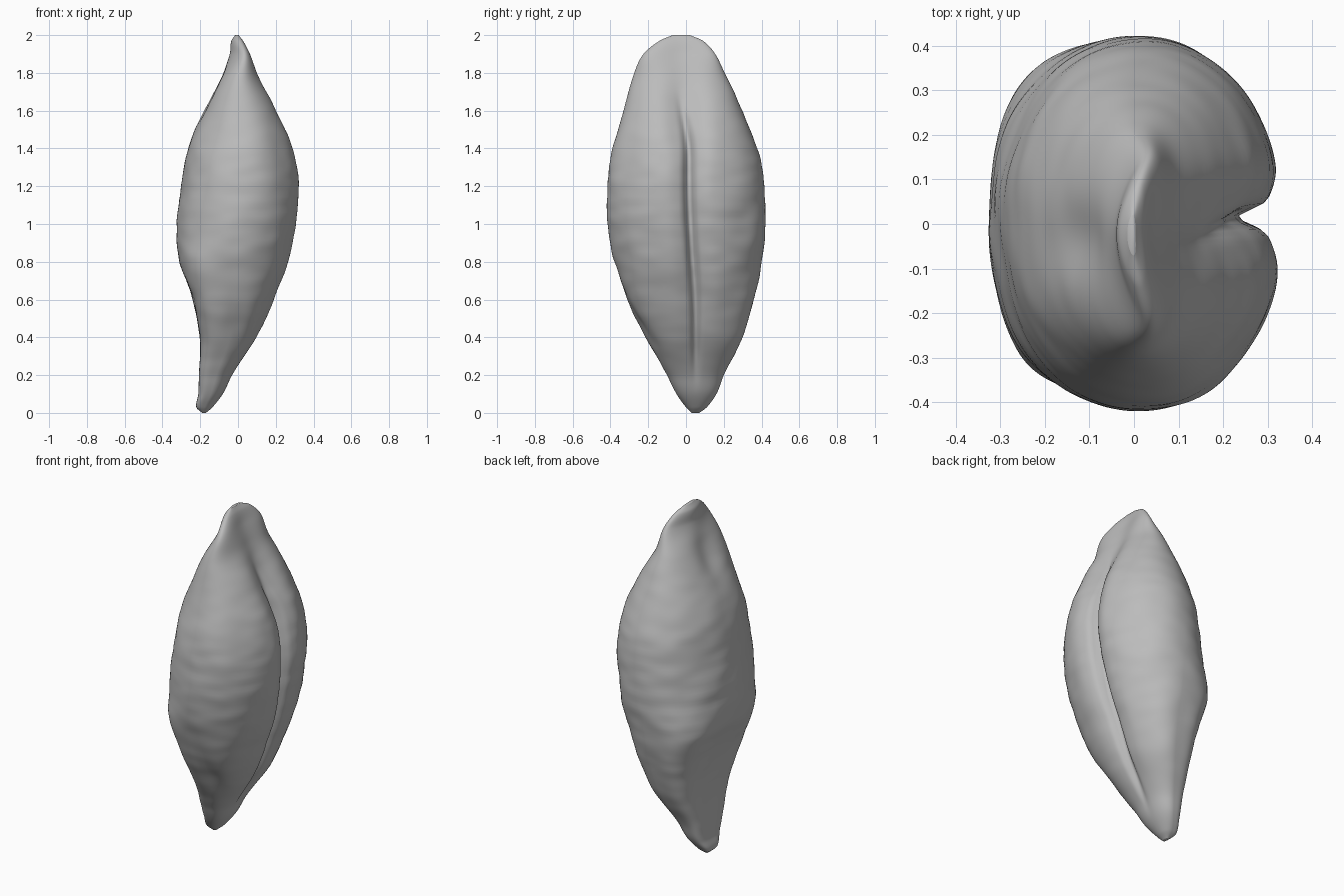
import bpy, bmesh
from math import sin, cos, pi, exp, copysign
from mathutils import Vector, noise

if "Cube" in bpy.data.objects:
    bpy.data.objects.remove(bpy.data.objects["Cube"], do_unlink=True)

RINGS, SIDES = 150, 200

# Outline of the grain: height, x low, x high, y low, y high
OUTLINE = [
    (0, -.19, -.17, .03, .07), (.03, -.22, -.135, .0, .11),
    (.1, -.21, -.08, -.05, .16), (.2, -.207, -.025, -.1, .2),
    (.4, -.203, .11, -.215, .3), (.6, -.24, .2, -.312, .36),
    (.8, -.31, .275, -.377, .4), (1, -.325, .32, -.415, .42),
    (1.2, -.3, .335, -.42, .412), (1.4, -.265, .305, -.387, .377),
    (1.6, -.188, .225, -.33, .297), (1.8, -.088, .11, -.275, .205),
    (1.9, -.045, .055, -.225, .155), (1.97, -.035, .025, -.14, .09),
    (2, -.015, .005, -.07, .02),
]


def slope(i, k):
    a, b = OUTLINE[max(i - 1, 0)], OUTLINE[min(i + 1, len(OUTLINE) - 1)]
    return (b[k] - a[k]) / (b[0] - a[0])


def outline_at(z):
    """Smooth Hermite reading of the outline at height z."""
    i = 0
    while i < len(OUTLINE) - 2 and OUTLINE[i + 1][0] < z:
        i += 1
    p, q = OUTLINE[i], OUTLINE[i + 1]
    h = q[0] - p[0]
    t = (z - p[0]) / h
    s = t * t * (3 - 2 * t)
    return [p[k] * (1 - s) + q[k] * s
            + h * t * (1 - t) * ((1 - t) * slope(i, k) - t * slope(i + 1, k))
            for k in range(1, 5)]


def bump(v, centre, width):
    return exp(-((v - centre) / width) ** 2)


def ramp(v, a, b):
    t = min(max((v - a) / (b - a), 0), 1)
    return t * t * (3 - 2 * t)


def surface_point(z, angle):
    x0, x1, y0, y1 = outline_at(z)
    cx, cy, rx, ry = (x0 + x1) / 2, (y0 + y1) / 2, (x1 - x0) / 2, (y1 - y0) / 2
    c, s = cos(angle), sin(angle)
    # Round on the creased side, flat on the lower part of the other side
    power = 2 / 2.1 if c > 0 else 2 / (2.1 + 1.7 * ramp(1 - z, 0, .4))
    x = cx + rx * copysign(abs(c) ** power, c)
    y = cy + ry * copysign(abs(s) ** power, s)
    if c > 0:
        # Long crease between the two lobes, drifting sideways toward the beak
        crease = .015 + .035 * ramp(1.2 - z, 0, .7) - .06 * ramp(z, 1.35, 1.8)
        length = ramp(z, .08, .35) * (1 - ramp(z, 1.35, 1.75))
        x -= rx * length * c * (.13 * bump(y, crease, .08) + .18 * bump(y, crease, .022))
        # Wide hollow under the tip
        x -= .05 * c * bump(z, 1.63, .2) * bump(y, -.01, .1)
    else:
        x += .03 * -c * bump(z, 1.7, .12) * bump(y, -.04, .09)
    # Tip ridge curls toward the crease at both ends
    x += .03 * ramp(abs(y + .02), 0, .22) * ramp(z, 1.75, 1.92)
    # Shallow valley above the beak, on the front
    if s < 0:
        y += .02 * -s * bump(z, .45, .16) * bump(x, .0, .06)
    # Uneven husk with faint cross wrinkles
    size = min(rx, ry) / .3
    rough = noise.noise(Vector((x * 6, y * 6, z * 5))) * .007
    rough += noise.noise(Vector((x * 7, y * 7, z * 16))) * .004
    x += rough * size * c
    y += rough * size * s
    return x, y, z


# Loft the rings, packing them closer at both ends
bm = bmesh.new()
rings = []
for r in range(RINGS + 1):
    z = 1 - cos(pi * r / RINGS)
    rings.append([bm.verts.new(surface_point(z, 2 * pi * (k + .5) / SIDES))
                  for k in range(SIDES)])
for low, high in zip(rings, rings[1:]):
    for k in range(SIDES):
        n = (k + 1) % SIDES
        bm.faces.new((low[k], low[n], high[n], high[k]))
bm.faces.new(rings[0][::-1])
bm.faces.new(rings[-1])

mesh = bpy.data.meshes.new("grain")
bm.to_mesh(mesh)
bm.free()
for face in mesh.polygons:
    face.use_smooth = True
grain = bpy.data.objects.new("grain", mesh)
bpy.context.collection.objects.link(grain)

# Plain husk colour
husk = bpy.data.materials.new("husk_grey")
husk.use_nodes = True
colour = (.5, .5, .5, 1)
husk.diffuse_color = colour
husk.node_tree.nodes["Principled BSDF"].inputs["Base Color"].default_value = colour
mesh.materials.append(husk)
